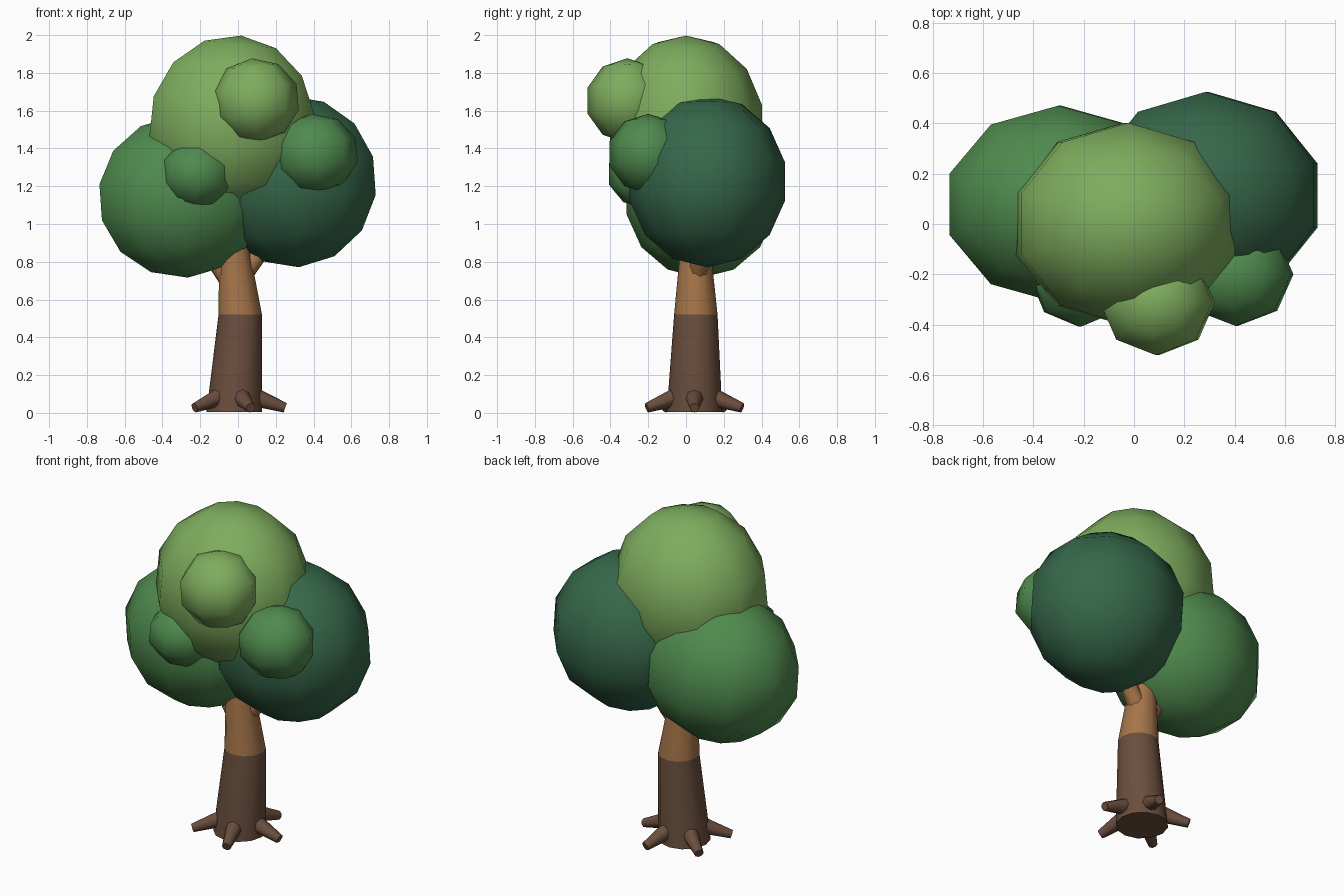
import bpy, bmesh, math
from mathutils import Vector, Matrix

if "Cube" in bpy.data.objects:
    bpy.data.objects.remove(bpy.data.objects["Cube"])


def material(name, r, g, b):
    lin = [((c / 255 + 0.055) / 1.055) ** 2.4 for c in (r, g, b)]
    m = bpy.data.materials.new(name)
    m.diffuse_color = (*lin, 1)
    m.use_nodes = True
    m.node_tree.nodes["Principled BSDF"].inputs["Base Color"].default_value = m.diffuse_color
    return m


LIGHT = material("light green", 126, 173, 94)
MID = material("mid green", 79, 138, 78)
DARK = material("dark green", 54, 103, 74)
BARK = material("dark bark", 106, 78, 61)
WOOD = material("light bark", 166, 117, 73)


def finish(bm, name, mats, angle):
    bmesh.ops.recalc_face_normals(bm, faces=bm.faces)
    me = bpy.data.meshes.new(name)
    bm.to_mesh(me)
    bm.free()
    for m in mats:
        me.materials.append(m)
    ob = bpy.data.objects.new(name, me)
    bpy.context.collection.objects.link(ob)
    bpy.ops.object.select_all(action='DESELECT')
    ob.select_set(True)
    bpy.context.view_layer.objects.active = ob
    bpy.ops.object.shade_smooth_by_angle(angle=math.radians(angle))
    return ob


def blob(name, mat, centre, radii, segs, rings, tilt=0):
    """Low-poly ellipsoid, tilted about y."""
    bm = bmesh.new()
    bmesh.ops.create_uvsphere(bm, u_segments=segs, v_segments=rings, radius=1)
    bm.transform(Matrix.Translation(centre) @ Matrix.Rotation(math.radians(tilt), 4, 'Y')
                 @ Matrix.Diagonal((*radii, 1)))
    finish(bm, name, [mat], 80)


def limb(name, mat, a, b, r1, r2, segs=8):
    """Tapered cylinder from a to b."""
    a, b = Vector(a), Vector(b)
    bm = bmesh.new()
    bmesh.ops.create_cone(bm, cap_ends=True, segments=segs, radius1=r1, radius2=r2,
                          depth=(b - a).length)
    rot = (b - a).to_track_quat('Z', 'Y').to_matrix().to_4x4()
    bm.transform(Matrix.Translation((a + b) / 2) @ rot)
    finish(bm, name, [mat], 50)


# Trunk: leaning loft, dark bark below and light bark above
bm = bmesh.new()
N = 12
loops = []
for x, y, z, r in [(-0.02, 0.045, 0.005, 0.147), (0.012, 0.052, 0.52, 0.115),
                   (-0.02, 0.05, 0.87, 0.08), (-0.03, 0.04, 1.15, 0.06)]:
    loops.append([bm.verts.new((x + r * math.cos(math.tau * i / N),
                                y + r * math.sin(math.tau * i / N), z)) for i in range(N)])
bm.faces.new(loops[0])
bm.faces.new(loops[-1])
for lo, hi in zip(loops, loops[1:]):
    for i in range(N):
        bm.faces.new((lo[i], lo[(i + 1) % N], hi[(i + 1) % N], hi[i]))
for f in bm.faces:
    f.material_index = int(f.calc_center_median().z > 0.52)
finish(bm, "trunk", [BARK, WOOD], 50)

# Branches running up into the leaves
limb("branch_left", WOOD, (-0.03, 0.05, 0.68), (-0.25, 0.07, 1.0), 0.055, 0.04)
limb("branch_right", WOOD, (0.0, 0.06, 0.70), (0.23, 0.1, 1.0), 0.055, 0.04)

# Five roots spread around the base
for k in range(5):
    d = Vector((math.cos(math.tau * k / 5), math.sin(math.tau * k / 5), 0))
    base = Vector((-0.015, 0.045, 0))
    limb(f"root_{k + 1}", BARK, base + d * 0.08 + Vector((0, 0, 0.092)),
         base + d * 0.265 + Vector((0, 0, 0.027)), 0.053, 0.026)

# Large leaf masses
blob("crown_top", LIGHT, (-0.033, 0, 1.527), (0.46, 0.412, 0.473), 10, 7, 6)
blob("crown_right", DARK, (0.29, 0.113, 1.225), (0.467, 0.422, 0.455), 10, 7, -4)
blob("crown_left", MID, (-0.295, 0.078, 1.145), (0.467, 0.402, 0.43), 10, 7, -4)

# Small leaf clumps on the front
blob("clump_top", LIGHT, (0.093, -0.31, 1.653), (0.235, 0.222, 0.225), 8, 5, -5)
blob("clump_right", MID, (0.408, -0.2, 1.372), (0.232, 0.215, 0.212), 8, 5, -5)
blob("clump_left", MID, (-0.215, -0.21, 1.265), (0.205, 0.208, 0.185), 8, 5, 5)
